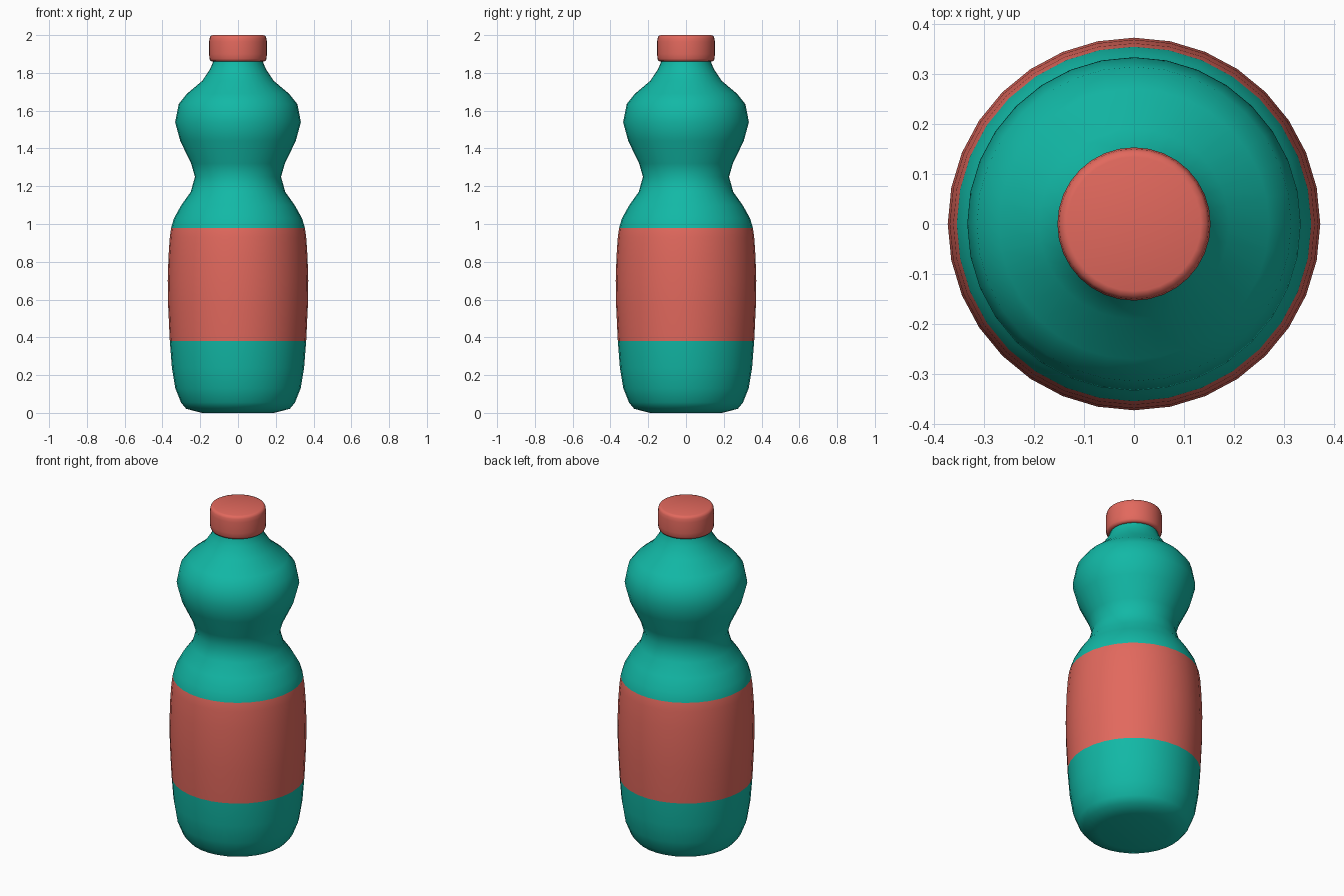
import bpy, bmesh, math

if "Cube" in bpy.data.objects:
    bpy.data.objects.remove(bpy.data.objects["Cube"])

SEG = 32


def material(name, rgb):
    m = bpy.data.materials.new(name)
    m.diffuse_color = (*rgb, 1)
    m.use_nodes = True
    m.node_tree.nodes["Principled BSDF"].inputs["Base Color"].default_value = m.diffuse_color
    return m


teal = material("teal", (0.006, 0.48, 0.38))
coral = material("coral", (0.76, 0.14, 0.11))


def lathe(name, profile, mats, rule=lambda z: 0, cap_top=True):
    """Spin (radius, z) points round the z axis and close the ends."""
    bm = bmesh.new()
    rings = [[bm.verts.new((r * math.cos(2 * math.pi * i / SEG),
                            r * math.sin(2 * math.pi * i / SEG), z))
              for i in range(SEG)] for r, z in profile]
    for a, b in zip(rings, rings[1:]):
        for i in range(SEG):
            j = (i + 1) % SEG
            bm.faces.new((a[i], a[j], b[j], b[i]))
    bm.faces.new(rings[0][::-1])
    if cap_top:
        bm.faces.new(rings[-1])
    for f in bm.faces:
        f.smooth = True
        f.material_index = rule(f.calc_center_median().z)
    me = bpy.data.meshes.new(name)
    bm.to_mesh(me)
    bm.free()
    for m in mats:
        me.materials.append(m)
    ob = bpy.data.objects.new(name, me)
    bpy.context.collection.objects.link(ob)
    return ob


# Bottle with a coloured label band between two heights
body = [(0.19, 0.0), (0.215, 0.006), (0.275, 0.022), (0.302, 0.055), (0.332, 0.13),
        (0.35, 0.24), (0.361, 0.38), (0.37, 0.57), (0.372, 0.70), (0.368, 0.83),
        (0.361, 0.93), (0.354, 0.98), (0.339, 1.03), (0.30, 1.10), (0.25, 1.17),
        (0.228, 1.25), (0.248, 1.32), (0.306, 1.44), (0.333, 1.54),
        (0.314, 1.635), (0.27, 1.69), (0.19, 1.757), (0.148, 1.82),
        (0.131, 1.86), (0.128, 1.89)]
lathe("bottle", body, [teal, coral], lambda z: 1 if 0.38 < z < 0.98 else 0)

# Screw cap with rounded rims
cap = [(0.136, 1.86), (0.146, 1.864), (0.151, 1.875), (0.153, 1.90), (0.153, 1.965),
       (0.15, 1.985), (0.145, 1.996), (0.134, 2.0)]
lathe("cap", cap, [coral])
